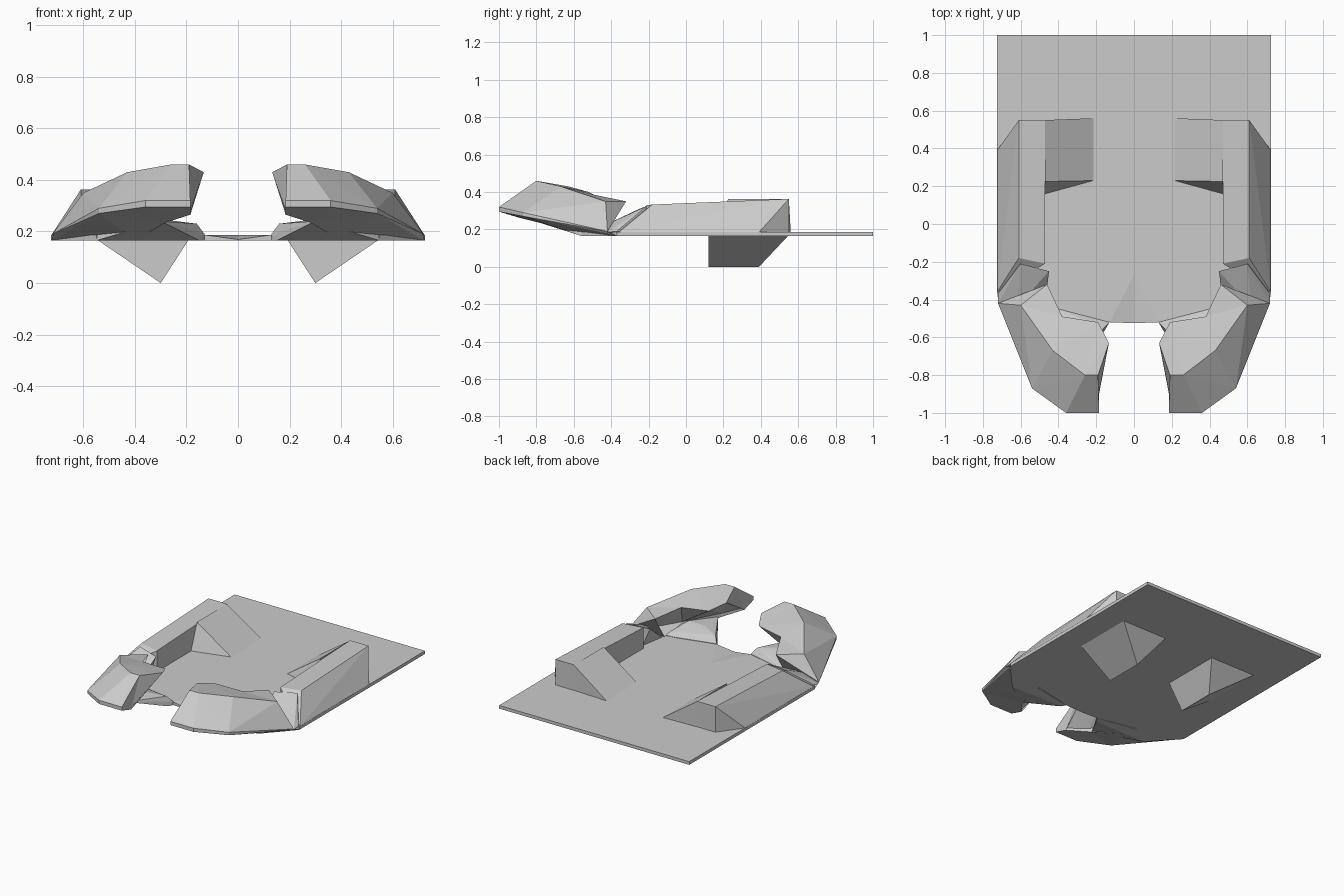
import bpy, bmesh

if "Cube" in bpy.data.objects:
    bpy.data.objects.remove(bpy.data.objects["Cube"])


def finish(name, bm):
    bmesh.ops.recalc_face_normals(bm, faces=bm.faces)
    me = bpy.data.meshes.new(name)
    bm.to_mesh(me)
    bm.free()
    ob = bpy.data.objects.new(name, me)
    bpy.context.collection.objects.link(ob)
    # every part is built on +x and mirrored
    m = ob.modifiers.new("mirror", 'MIRROR')
    m.use_clip = True
    return ob


def hull(name, pts):
    bm = bmesh.new()
    for p in pts:
        bm.verts.new(p)
    r = bmesh.ops.convex_hull(bm, input=bm.verts)
    loose = [v for v in bm.verts if not v.link_faces]
    bmesh.ops.delete(bm, geom=loose, context='VERTS')
    bmesh.ops.dissolve_limit(bm, angle_limit=0.02, verts=bm.verts, edges=bm.edges)
    return finish(name, bm)


def loft(name, rings):
    bm = bmesh.new()
    vs = [[bm.verts.new(p) for p in r] for r in rings]
    n = len(vs[0])
    for a, b in zip(vs, vs[1:]):
        for i in range(n):
            j = (i + 1) % n
            bm.faces.new((a[i], a[j], b[j], b[i]))
    bm.faces.new(vs[0])
    bm.faces.new(vs[-1])
    bmesh.ops.triangulate(bm, faces=bm.faces)
    return finish(name, bm)


# flat base plate
Z0, Z1 = 0.165, 0.187
bm = bmesh.new()
outline = [(0, 1), (.725, 1), (.725, -.37), (.55, -.56), (.40, -.46), (.13, -.52), (0, -.27)]
f = bm.faces.new([bm.verts.new((x, y, Z0)) for x, y in outline])
ext = bmesh.ops.extrude_face_region(bm, geom=[f])["geom"]
bmesh.ops.translate(bm, vec=(0, 0, Z1 - Z0),
                    verts=[g for g in ext if isinstance(g, bmesh.types.BMVert)])
seam = [e for e in bm.faces if all(abs(v.co.x) < 1e-5 for v in e.verts)]
bmesh.ops.delete(bm, geom=seam, context='FACES_ONLY')
finish("base_plate", bm)

# dipped triangle at the front centre of the plate
hull("front_dip", [(0, -.27, Z0), (.13, -.52, Z0), (0, -.525, Z0),
                   (0, -.27, Z1), (.13, -.52, Z1), (0, -.525, .169)])

# raised side rails with sloped outer faces
hull("side_rail", [(.47, -.21, .18), (.47, .55, .18), (.61, .55, .18),
                   (.725, .39, .185), (.725, -.36, .185),
                   (.47, -.21, .33), (.61, -.18, .333), (.61, .55, .363), (.47, .55, .363)])

# ramps sloping inward from the rails
hull("inner_ramp", [(.215, .23, Z1), (.215, .56, Z1), (.47, .225, .362), (.47, .55, .362),
                    (.47, .16, Z1), (.47, .55, .18)])

# keels below the plate
hull("lower_keel", [(.30, .12, 0), (.30, .39, 0), (.19, .12, .17), (.19, .55, .17),
                    (.55, .12, .17), (.55, .55, .17)])

# joints between rails and front claws
hull("claw_joint", [(.45, -.25, .31), (.60, -.21, .325), (.50, -.24, .18), (.65, -.25, .18),
                    (.72, -.37, .19), (.72, -.42, .185), (.62, -.44, .22), (.52, -.36, .20),
                    (.47, -.42, .18)])

# curved front claws: lower edge, lip, crest, overhang, recess, floor
loft("front_claw", [
    [(.722, -.37, .165), (.72, -.42, .19), (.60, -.43, .35), (.46, -.32, .35),
     (.52, -.43, .24), (.46, -.43, .175)],
    [(.54, -.87, .27), (.54, -.87, .29), (.43, -.67, .43), (.38, -.49, .385),
     (.42, -.56, .25), (.40, -.56, .166)],
    [(.36, -1, .295), (.36, -1, .32), (.26, -.80, .46), (.19, -.52, .40),
     (.28, -.78, .26), (.28, -.78, .235)],
    [(.185, -1, .295), (.185, -1, .32), (.19, -.80, .46), (.133, -.63, .43),
     (.185, -.90, .28), (.185, -.90, .265)],
])

# sloped floor linking plate and claw
hull("claw_floor", [(.13, -.52, Z0), (.15, -.555, Z0), (.55, -.56, Z0), (.68, -.42, Z0),
                    (.13, -.52, .19), (.40, -.45, .19), (.16, -.55, .23), (.28, -.60, .245),
                    (.30, -.78, .24), (.48, -.60, .25), (.66, -.42, .19)])
